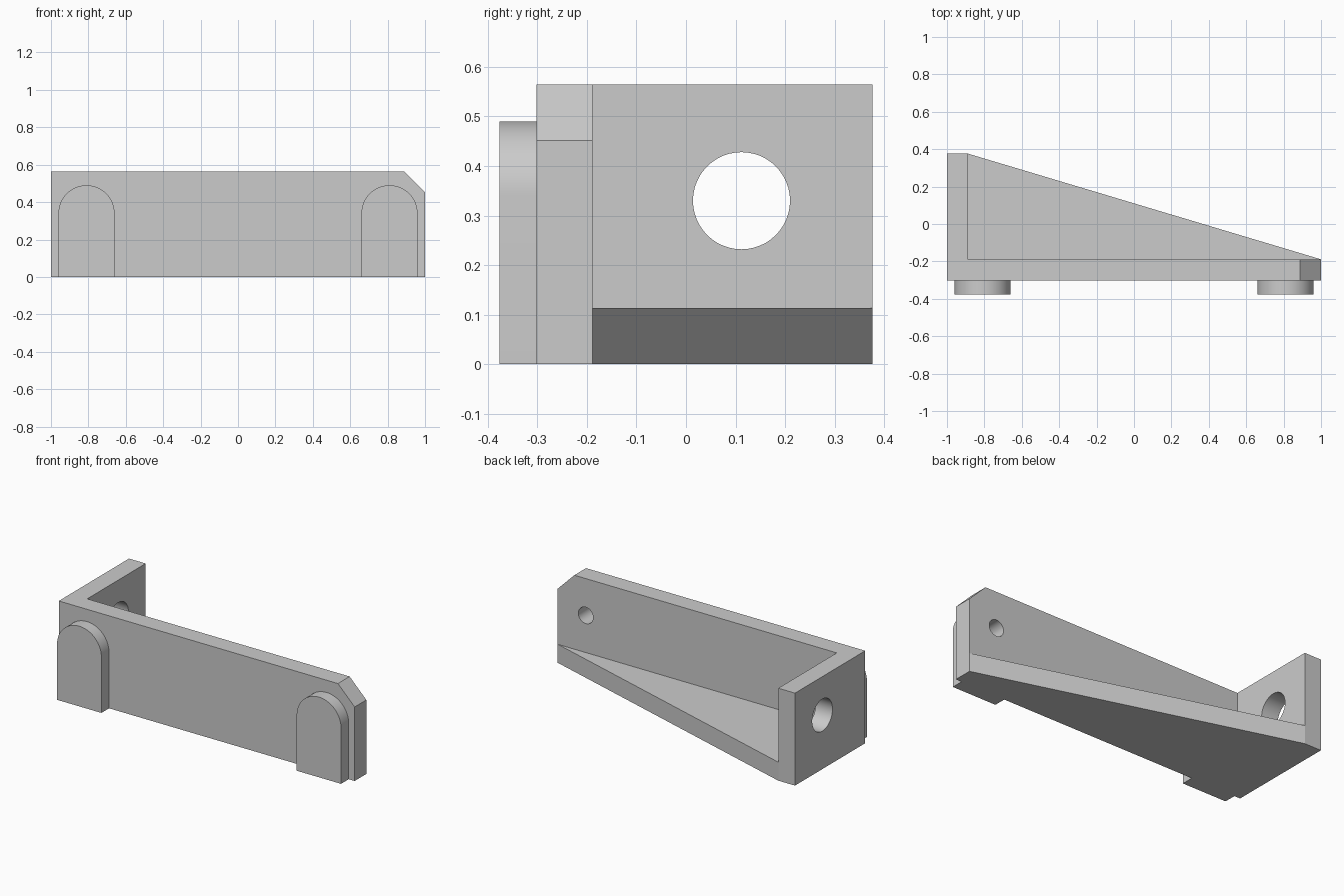
import bpy, bmesh
from math import cos, sin, pi, radians
from mathutils import Vector

if "Cube" in bpy.data.objects:
    bpy.data.objects.remove(bpy.data.objects["Cube"], do_unlink=True)

grey = bpy.data.materials.new("light_grey")
grey.use_nodes = True
grey.diffuse_color = (0.6, 0.6, 0.6, 1)
grey.node_tree.nodes["Principled BSDF"].inputs["Base Color"].default_value = grey.diffuse_color

FRONT, WALL_BACK, REAR = -0.302, -0.189, 0.376   # depths along y
HEIGHT, THICK = 0.565, 0.113
PAD_X, PAD_Z, PAD_R = 0.81, 0.34, 0.15


def prism(name, outline, axis, start, end):
    """Extrude a flat outline along one axis; the other two axes keep their order."""
    bm = bmesh.new()
    place = {"x": lambda a, b: (start, a, b),
             "y": lambda a, b: (a, start, b),
             "z": lambda a, b: (a, b, start)}[axis]
    face = bm.faces.new([bm.verts.new(place(a, b)) for a, b in outline])
    extruded = bmesh.ops.extrude_face_region(bm, geom=[face])["geom"]
    offset = Vector([(end - start) * (axis == k) for k in "xyz"])
    bmesh.ops.translate(bm, vec=offset,
                        verts=[g for g in extruded if isinstance(g, bmesh.types.BMVert)])
    bmesh.ops.recalc_face_normals(bm, faces=bm.faces)
    mesh = bpy.data.meshes.new(name)
    bm.to_mesh(mesh)
    bm.free()
    mesh.materials.append(grey)
    obj = bpy.data.objects.new(name, mesh)
    bpy.context.collection.objects.link(obj)
    return obj


def arc(a, b, r, sweep, count):
    return [(a + r * cos(sweep * i / count), b + r * sin(sweep * i / count))
            for i in range(count + 1)]


def circle(a, b, r):
    return arc(a, b, r, 2 * pi, 48)[:-1]


def rectangle(a0, a1, b0, b1):
    return [(a0, b0), (a1, b0), (a1, b1), (a0, b1)]


def select_only(obj):
    bpy.ops.object.select_all(action="DESELECT")
    obj.select_set(True)
    bpy.context.view_layer.objects.active = obj


def cut(obj, cutter):
    cutter.hide_render = True
    mod = obj.modifiers.new("cut", "BOOLEAN")
    mod.operation, mod.solver, mod.object = "DIFFERENCE", "EXACT", cutter
    select_only(obj)
    bpy.ops.object.modifier_apply(modifier=mod.name)
    bpy.data.objects.remove(cutter, do_unlink=True)


# Bracket: tapered block hollowed to a front wall, an end plate and a floor
inner = THICK - 1
bracket = prism("bracket", [(-1, FRONT), (1, FRONT), (1, WALL_BACK), (inner, REAR), (-1, REAR)],
                "z", 0, HEIGHT)
cut(bracket, prism("hollow", rectangle(inner, 1.2, WALL_BACK, 0.6), "z", THICK, 0.8))

# Clipped upper corner of the wall
cut(bracket, prism("corner", [(1 - THICK - 0.1, HEIGHT + 0.1), (1.1, HEIGHT - THICK - 0.1),
                              (1.1, HEIGHT + 0.1)], "y", -0.5, 0))

# Large hole through the end plate
cut(bracket, prism("plate_hole", circle(0.112, 0.33, 0.098), "x", -1.1, -0.8))

# Pads on the front, each with a small hole in the wall behind it
for side, x in (("right", -PAD_X), ("left", PAD_X)):
    cut(bracket, prism("pin_hole", circle(x, PAD_Z, 0.05), "y", -0.36, -0.15))
    outline = [(x - PAD_R, 0), (x + PAD_R, 0)] + arc(x, PAD_Z, PAD_R, pi, 32)
    pad = prism(side + "_pad", outline, "y", -0.376, FRONT)
    select_only(pad)
    bpy.ops.object.shade_smooth_by_angle(angle=radians(30))

select_only(bracket)
bpy.ops.object.shade_smooth_by_angle(angle=radians(15))
